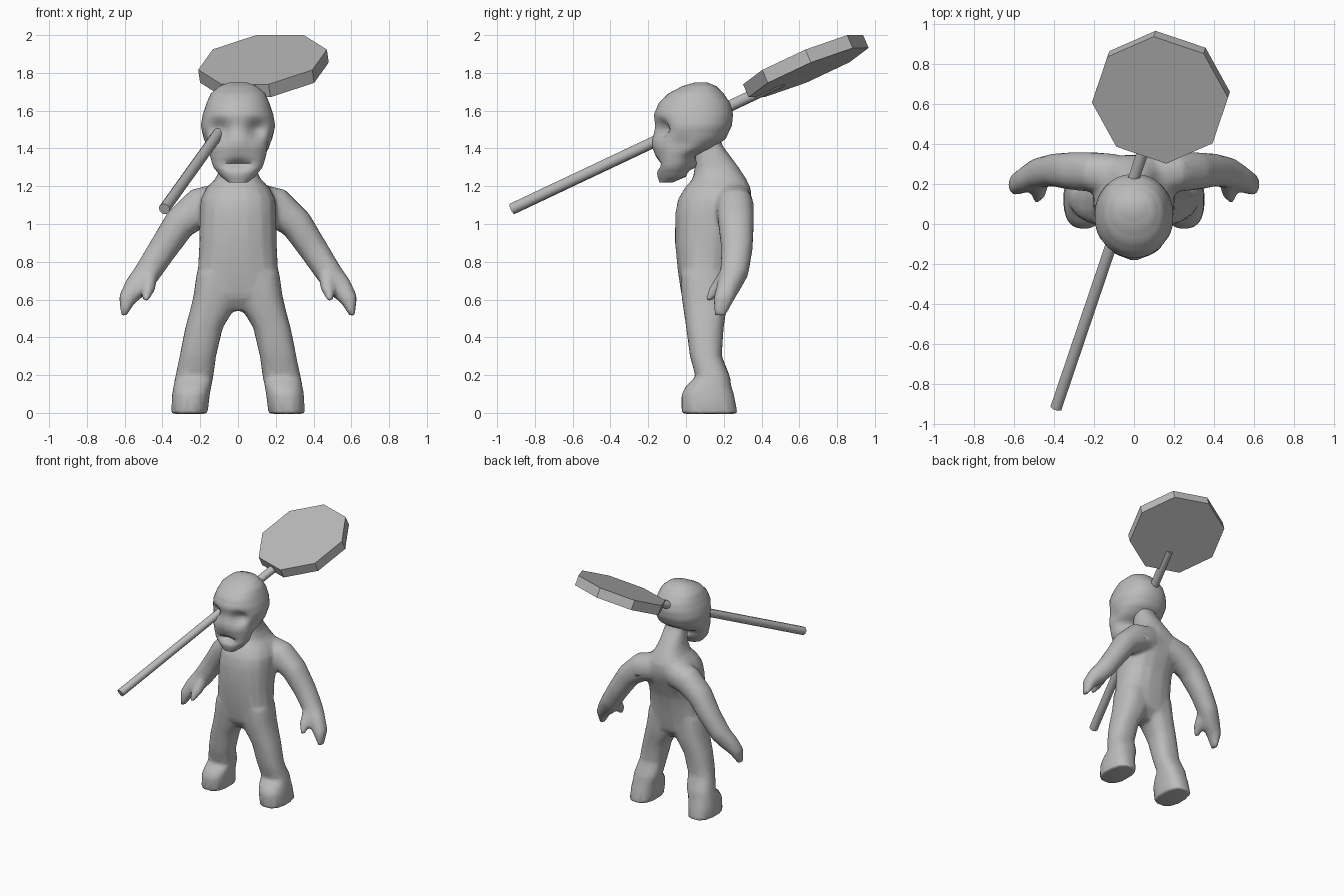
import bpy, bmesh, math
from mathutils import Vector

if "Cube" in bpy.data.objects:
    bpy.data.objects.remove(bpy.data.objects["Cube"])

grey = bpy.data.materials.new("plain grey")
grey.diffuse_color = (0.5, 0.5, 0.5, 1)
grey.use_nodes = True
grey.node_tree.nodes["Principled BSDF"].inputs["Base Color"].default_value = grey.diffuse_color


def loft(bm, rings, sides=16, power=2.0):
    """Skin closed rings, each given as centre and two half-axis vectors."""
    loops = []
    for c, a, b in rings:
        loop = []
        for i in range(sides):
            t = 2 * math.pi * (i + 0.5) / sides
            u = math.copysign(abs(math.cos(t)) ** (2 / power), math.cos(t))
            v = math.copysign(abs(math.sin(t)) ** (2 / power), math.sin(t))
            loop.append(bm.verts.new(Vector(c) + Vector(a) * u + Vector(b) * v))
        loops.append(loop)
    for p, q in zip(loops, loops[1:]):
        for i in range(sides):
            j = (i + 1) % sides
            bm.faces.new((p[i], p[j], q[j], q[i]))
    bm.faces.new(loops[0][::-1])
    bm.faces.new(loops[-1])


def level(z, x0, x1, y0, y1):
    """Horizontal ring from its extents."""
    return (((x0 + x1) / 2, (y0 + y1) / 2, z), ((x1 - x0) / 2, 0, 0), (0, (y1 - y0) / 2, 0))


def limb(side, pts):
    """Rings square to a path in x-z: x, z, half thickness, y centre, y half."""
    rings = []
    for i, (x, z, h, y, d) in enumerate(pts):
        p, q = pts[max(i - 1, 0)], pts[min(i + 1, len(pts) - 1)]
        t = Vector((q[0] - p[0], 0, q[1] - p[1])).normalized()
        rings.append(((side * x, y, z), (side * -t.z * h, 0, t.x * h), (0, d, 0)))
    return rings


def finish(bm, name, angle):
    bmesh.ops.recalc_face_normals(bm, faces=bm.faces[:])
    me = bpy.data.meshes.new(name)
    bm.to_mesh(me)
    bm.free()
    ob = bpy.data.objects.new(name, me)
    bpy.context.collection.objects.link(ob)
    me.materials.append(grey)
    bpy.ops.object.select_all(action='DESELECT')
    bpy.context.view_layer.objects.active = ob
    ob.select_set(True)
    if angle:
        bpy.ops.object.shade_smooth_by_angle(angle=math.radians(angle))
    return ob


# body: torso with neck
bm = bmesh.new()
torso = [(.54, .10, .03, .16), (.62, .20, -.025, .22), (.75, .215, -.045, .24),
         (.90, .207, -.06, .27), (1.05, .205, -.06, .33), (1.13, .20, -.045, .35),
         (1.19, .17, -.01, .345), (1.24, .12, .035, .32), (1.30, .095, .045, .28),
         (1.42, .08, .05, .19), (1.50, .07, .06, .17)]
loft(bm, [level(z, -w, w, f, b) for z, w, f, b in torso], power=2.4)

# body: legs with feet, arms, thumbs
leg = [(-.005, .16, .355, -.025, .275), (.10, .148, .35, -.025, .255), (.145, .14, .342, .0, .24),
       (.19, .13, .333, .05, .235), (.30, .115, .31, .02, .19), (.45, .08, .28, .0, .20),
       (.55, .02, .253, -.015, .215), (.62, .0, .237, -.025, .22), (.74, .0, .22, -.03, .22)]
arm = [(.08, 1.12, .10, .25, .10), (.20, 1.09, .105, .26, .10), (.31, 1.0, .087, .265, .095),
       (.40, .865, .077, .27, .083), (.485, .735, .07, .255, .075), (.54, .665, .065, .225, .065),
       (.588, .60, .046, .20, .055), (.606, .515, .015, .18, .03)]
thumb = [(.47, .74, .045, .22, .05), (.475, .66, .04, .17, .05), (.49, .59, .014, .115, .018)]
for s in (1, -1):
    loft(bm, [level(z, *sorted((s * x0, s * x1)), f, b) for z, x0, x1, f, b in leg], power=2.5)
    loft(bm, limb(s, arm), power=2.2)
    loft(bm, limb(s, thumb), sides=10)
body = finish(bm, "body", 0)
mod = body.modifiers.new("fuse", 'REMESH')
mod.mode, mod.voxel_size, mod.use_smooth_shade = 'VOXEL', .014, True
mod = body.modifiers.new("soften", 'SMOOTH')
mod.factor, mod.iterations = .5, 5
mod = body.modifiers.new("simplify", 'DECIMATE')
mod.ratio = .15

# head: skull with jaw
skull = [(1.22, .05, -.14, -.07), (1.25, .09, -.15, .0), (1.30, .13, -.16, .02),
         (1.36, .15, -.16, .05), (1.40, .17, -.17, .14), (1.45, .183, -.172, .21),
         (1.52, .197, -.165, .243), (1.58, .187, -.17, .25), (1.64, .167, -.145, .235),
         (1.69, .145, -.095, .20), (1.73, .10, -.02, .16), (1.75, .045, .05, .11)]
fine = []
for p, q in zip(skull, skull[1:]):
    for k in range(3):
        fine.append([u + (v - u) * k / 3 for u, v in zip(p, q)])
fine.append(skull[-1])
bm = bmesh.new()
loft(bm, [level(z, -w, w, f, b) for z, w, f, b in fine], sides=40, power=2.2)


def dent(v, x, z, rx, rz):
    return math.exp(-((v.co.x - x) / rx) ** 2 - ((v.co.z - z) / rz) ** 2)


# head: eye sockets, nose, mouth and temples
for v in bm.verts:
    if v.co.y < .05:
        push = sum(.06 * dent(v, s * .10, 1.50, .045, .045) for s in (1, -1))
        push += .05 * dent(v, 0, 1.315, .07, .022)
        push -= .012 * dent(v, 0, 1.43, .035, .05)
        v.co.y += push
    if abs(v.co.x) > .1 and v.co.y < .1:
        v.co.x *= 1 - .10 * math.exp(-((v.co.y + .03) / .05) ** 2 - ((v.co.z - 1.42) / .05) ** 2)
finish(bm, "head", 50)

# hammer: handle running through one eye socket
start, along = Vector((-.39, -.92, 1.08)), Vector((.43, 1.27, .60)).normalized()
up = Vector((-.15, -.45, 1)).normalized()
up = (up - along * up.dot(along)).normalized()
across = along.cross(up)
bm = bmesh.new()
loft(bm, [(start + along * d, across * .031, up * .031) for d in (0, 1.65)], sides=8)
finish(bm, "handle", 50)

# paddle: flat eight-sided plate on the end of the handle
top = Vector((.13, .62, 1.87))
bm = bmesh.new()
loft(bm, [(top - up * d, along * .345, across * .345) for d in (.075, 0)], sides=8)
finish(bm, "paddle", 0)
